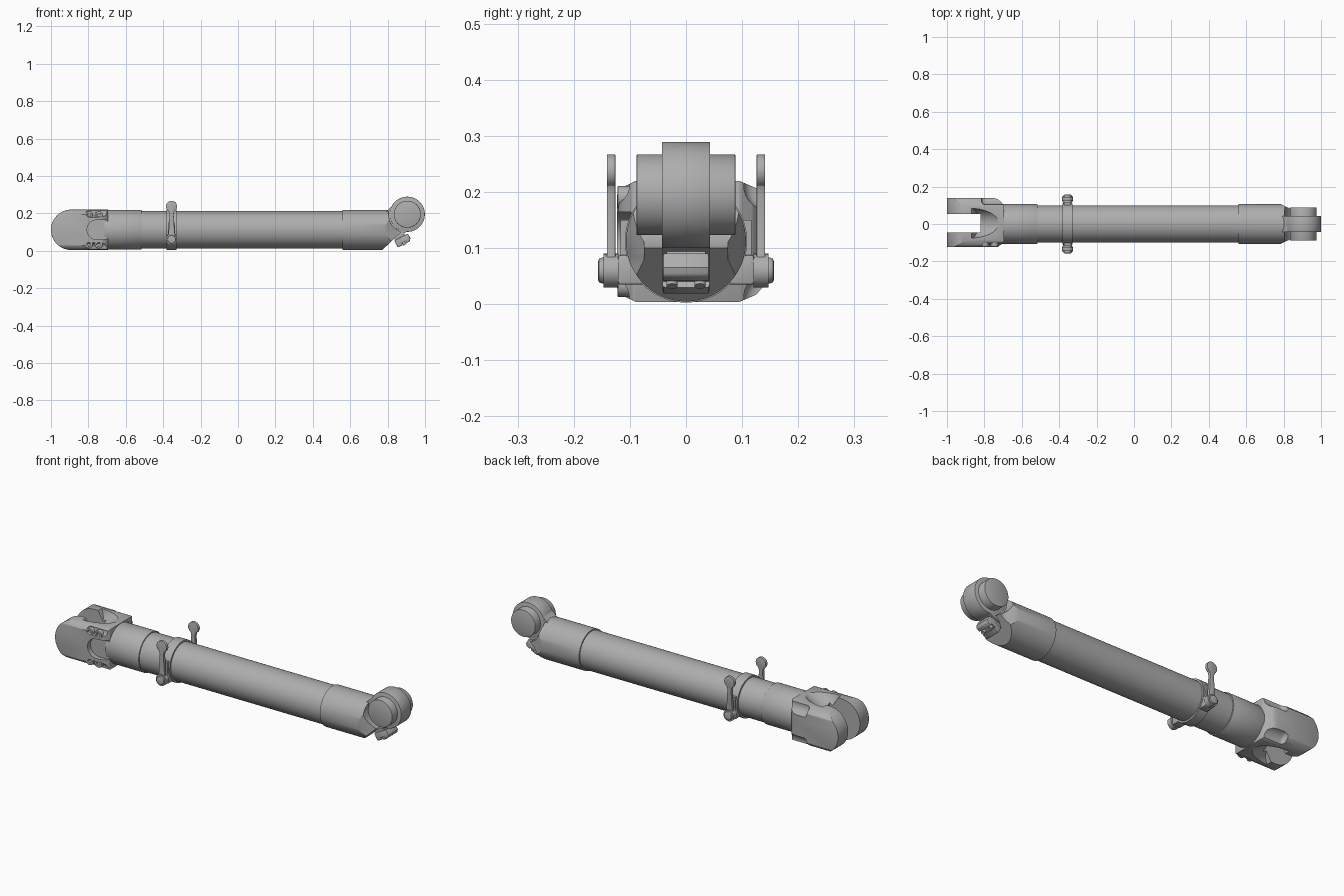
import bpy, bmesh, math
from mathutils import Vector, Matrix

if "Cube" in bpy.data.objects:
    bpy.data.objects.remove(bpy.data.objects["Cube"])

ZC = 0.112          # height of the tube axis
PIN = (0.905, 0.195)  # hinge axis (x, z)

metal = bpy.data.materials.new('dark_metal')
metal.diffuse_color = (0.42, 0.42, 0.42, 1)
metal.use_nodes = True
metal.node_tree.nodes["Principled BSDF"].inputs["Base Color"].default_value = metal.diffuse_color


def prism(name, pts, axis, lo, hi):
    """Extrude a closed 2D outline along one world axis."""
    place = {'X': lambda a, b, h: (h, a, b),
             'Y': lambda a, b, h: (a, h, b),
             'Z': lambda a, b, h: (a, b, h)}[axis]
    bm = bmesh.new()
    low = [bm.verts.new(place(a, b, lo)) for a, b in pts]
    top = [bm.verts.new(place(a, b, hi)) for a, b in pts]
    bm.faces.new(low)
    bm.faces.new(top)
    for i in range(len(pts)):
        j = (i + 1) % len(pts)
        bm.faces.new((low[i], low[j], top[j], top[i]))
    bmesh.ops.recalc_face_normals(bm, faces=bm.faces)
    me = bpy.data.meshes.new(name)
    bm.to_mesh(me)
    bm.free()
    me.materials.append(metal)
    ob = bpy.data.objects.new(name, me)
    bpy.context.collection.objects.link(ob)
    return ob


def arc(cx, cy, r, a0=0, a1=360, n=64):
    full = abs(a1 - a0) == 360
    m = n if full else n - 1
    return [(cx + r * math.cos(math.radians(a0 + (a1 - a0) * i / m)),
             cy + r * math.sin(math.radians(a0 + (a1 - a0) * i / m))) for i in range(n)]


def rect(a0, b0, a1, b1):
    return [(a0, b0), (a1, b0), (a1, b1), (a0, b1)]


def finish(ob, kind, **props):
    """Apply one modifier."""
    mod = ob.modifiers.new(kind, kind)
    for k, v in props.items():
        setattr(mod, k, v)
    bpy.context.view_layer.objects.active = ob
    bpy.ops.object.modifier_apply(modifier=mod.name)


def boolean(ob, cutter, op='DIFFERENCE'):
    finish(ob, 'BOOLEAN', operation=op, solver='EXACT', object=cutter)
    bpy.data.objects.remove(cutter, do_unlink=True)


def bevel(ob, width, seg=2):
    finish(ob, 'BEVEL', width=width, segments=seg, limit_method='ANGLE',
           angle_limit=math.radians(40))


# Main tube and the collar at the fork end
prism('main_tube', arc(0, ZC, 0.1, n=96), 'X', -0.6, 0.65)
bevel(prism('fork_collar', arc(0, ZC, 0.106, n=96), 'X', -0.715, -0.515), 0.004)

# Fork: side outline intersected with plan and end outlines
fork = prism('fork', arc(-0.892, ZC, 0.108, 90, 270, 40) + [(-0.69, ZC - 0.108), (-0.69, ZC + 0.108)],
             'Y', -0.2, 0.2)
plan = [(-1.1, -0.123), (-0.755, -0.123), (-0.73, -0.12), (-0.71, -0.11), (-0.695, -0.095),
        (-0.695, 0.095), (-0.71, 0.118), (-0.73, 0.134), (-0.755, 0.14), (-1.1, 0.14)]
boolean(fork, prism('plan', plan, 'Z', -0.1, 0.4), 'INTERSECT')
half = [(-0.123, -0.083), (-0.112, -0.097), (-0.085, -0.11), (0.09, -0.11), (0.125, -0.095), (0.14, -0.078)]
end = [(y, ZC + z) for y, z in half] + [(y, ZC - z) for y, z in reversed(half)]
boolean(fork, prism('end', end, 'X', -1.2, -0.5), 'INTERSECT')
bevel(fork, 0.006)
# Slot with a hollow floor that clears the mating hub
boolean(fork, prism('slot', rect(-1.1, -0.1, -0.82, 0.4), 'Y', -0.046, 0.054))
for s in (-1, 1):
    # Slanted round scoop running out of the slot, above and below
    scoop = prism('slot_scoop', arc(0, 0.08, 0.08), 'X', -0.012, 0.3)
    scoop.data.transform(Matrix.Translation((-0.82, 0.004, ZC + s * 0.05)) @ Matrix.Diagonal((1, 1, s, 1))
                         @ Matrix.Rotation(math.radians(-31), 4, 'Y'))
    if s < 0:
        scoop.data.flip_normals()
    boolean(fork, scoop)
    # Rounded relief on the shoulder of each cheek
    for y, r in ((-0.137, 0.036), (0.148, 0.045)):
        relief = prism('shoulder', arc(y, ZC + s * 0.1, r, n=48), 'X', -0.815, -0.6)
        bevel(relief, 0.02, 4)
        boolean(fork, relief)
# Round-ended pocket on the front cheek
pocket = arc(-0.755, ZC, 0.052, 90, 270, 24) + [(-0.6, ZC - 0.052), (-0.6, ZC + 0.052)]
boolean(fork, prism('pocket', pocket, 'Y', -0.3, -0.098))

# Cheek bolts with socket heads
for i, (x, z) in enumerate([(-0.797, 0.19), (-0.745, 0.19), (-0.797, 0.034), (-0.745, 0.034)]):
    bolt = prism(f'cheek_bolt_{i}', arc(x, z, 0.021, n=32), 'Y', -0.122, -0.07)
    boolean(bolt, prism('socket', arc(x, z, 0.011, n=6), 'Y', -0.2, -0.114))
    bevel(bolt, 0.002)

# Hinge-end sleeve: cut on the slant below and scooped around the pin
sleeve = prism('hinge_sleeve', arc(0, ZC, 0.107, n=96), 'X', 0.56, 0.88)
boolean(sleeve, prism('slant', [(0.757, -0.01), (0.872, 0.1), (1.1, 0.1), (1.1, -0.1), (0.757, -0.1)],
                      'Y', -0.3, 0.3))
for s in (-1, 1):
    lo, hi = sorted((s * 0.041, s * 0.3))
    boolean(sleeve, prism('scoop', arc(*PIN, 0.1), 'Y', lo, hi))
    # Slanted flats that narrow the sleeve toward the web
    taper = [(0.755, s * 0.12), (0.85, s * 0.075), (1.0, s * 0.07), (1.0, s * 0.3), (0.755, s * 0.3)]
    boolean(sleeve, prism('taper', taper, 'Z', -0.1, 0.4))

# Web, hub and pin
prism('hinge_web', [(0.74, 0.19), (0.795, 0.212), (0.83, 0.245), (0.9, 0.25), (0.93, 0.115),
                    (0.87, 0.085), (0.8, 0.05), (0.75, 0.04)], 'Y', -0.042, 0.042)
bevel(prism('hinge_hub', arc(*PIN, 0.094, n=96), 'Y', -0.043, 0.043), 0.002)
bevel(prism('hinge_pin', arc(*PIN, 0.072, n=96), 'Y', -0.088, 0.088), 0.002)

# Small tilted latch block under the hinge, with two screws
tilt = Matrix.Translation((0.88, 0, 0.055)) @ Matrix.Rotation(math.radians(-28), 4, 'Y')
latch = [prism('latch_block', [(-0.04, -0.022), (0.032, -0.022), (0.042, -0.01), (0.042, 0.02), (-0.04, 0.02)],
               'Y', -0.042, 0.042),
         prism('latch_neck', rect(-0.034, 0.01, 0.025, 0.07), 'Y', -0.035, 0.035)]
bevel(latch[0], 0.005)
boolean(latch[0], prism('latch_groove', rect(-0.012, -0.05, 0.012, -0.01), 'Y', -0.06, 0.06))
for s in (-1, 1):
    latch.append(prism('latch_screw', arc(0.0, s * 0.025, 0.01, n=24), 'Z', -0.026, 0.0))
for ob in latch:
    ob.data.transform(tilt)

# Clamp band around the tube
CX = -0.355
band = prism('clamp_band', arc(0, ZC, 0.109, n=96), 'X', CX - 0.026, CX + 0.026)
boolean(band, prism('bore', arc(0, ZC, 0.0985, n=96), 'X', -0.5, -0.2))

# Clamp ears, levers and knobs on both sides
lever = arc(CX, 0.237, 0.03, -60, 240, 28) + [(CX - 0.011, 0.195), (CX - 0.015, 0.12)] \
    + arc(CX, 0.06, 0.028, 130, 410, 28) + [(CX + 0.015, 0.12), (CX + 0.011, 0.195)]
for s, side in ((-1, 'front'), (1, 'back')):
    def out(name, pts, a, b):
        return prism(name, pts, 'Y', *sorted((s * a, s * b)))
    bevel(out(f'clamp_lever_{side}', lever, 0.126, 0.141), 0.001)
    bevel(out(f'clamp_ear_{side}', rect(CX - 0.024, 0.035, CX + 0.024, 0.088), 0.07, 0.122), 0.005)
    out(f'clamp_rod_{side}', arc(CX, 0.06, 0.016, n=32), 0.1, 0.15)
    out(f'clamp_washer_{side}', arc(CX, 0.06, 0.03, n=40), 0.12, 0.147)
    bevel(out(f'clamp_knob_{side}', arc(CX, 0.06, 0.023, n=40), 0.14, 0.157), 0.007)
    # Upright strap between the ear and the band
    out(f'clamp_strap_{side}', rect(CX - 0.018, 0.06, CX + 0.018, 0.15), 0.099, 0.117)

# Smooth shading with sharp edges kept
bpy.ops.object.select_all(action='DESELECT')
for ob in bpy.context.scene.objects:
    ob.select_set(True)
    bpy.context.view_layer.objects.active = ob
bpy.ops.object.shade_smooth_by_angle(angle=math.radians(30))
